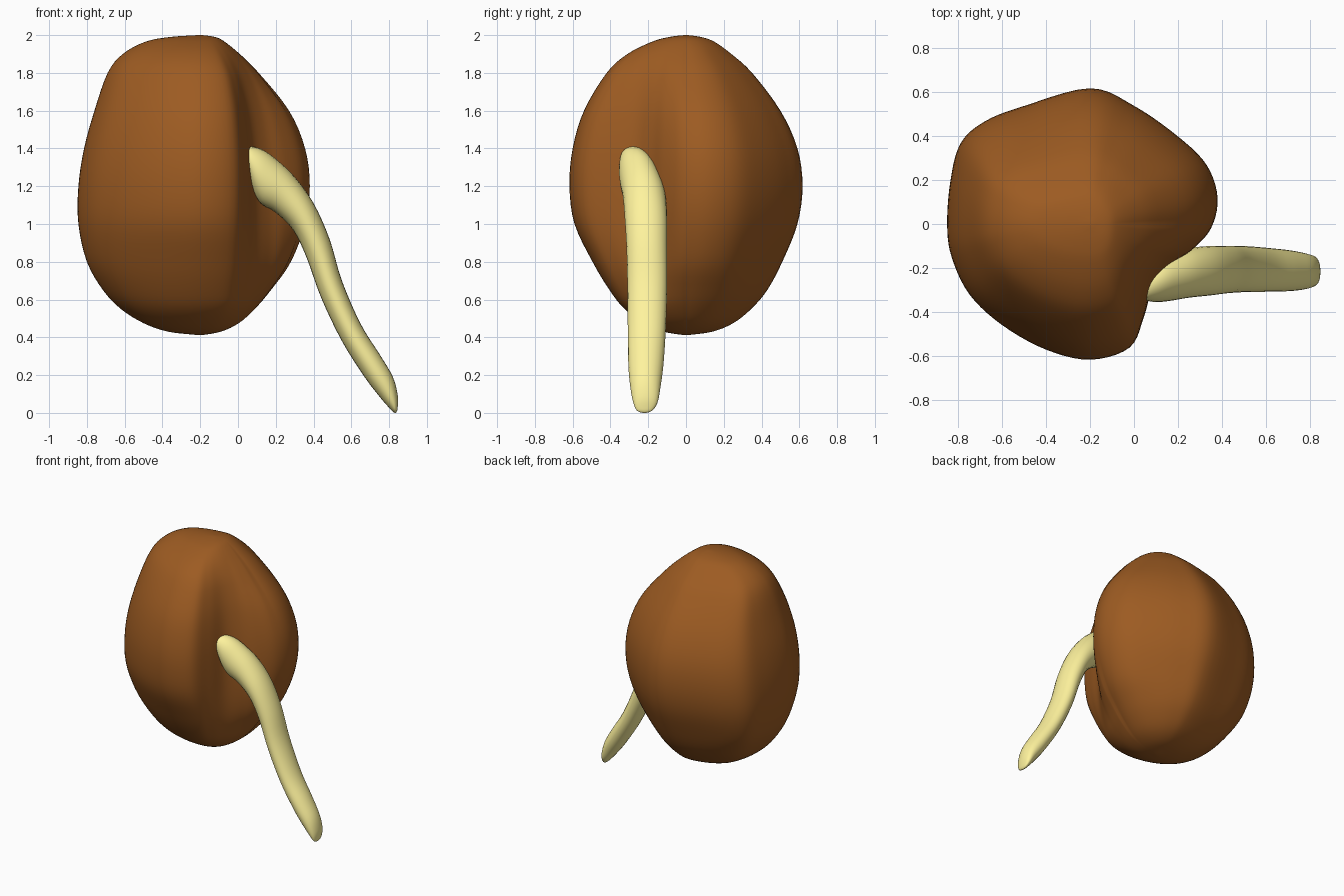
import bpy, bmesh, math

if "Cube" in bpy.data.objects:
    bpy.data.objects.remove(bpy.data.objects["Cube"])

def spline(pts, steps, closed=False):
    """Catmull-Rom resampling of tuples of any length."""
    n, out = len(pts), []
    get = (lambda i: pts[i % n]) if closed else (lambda i: pts[max(0, min(n - 1, i))])
    for i in range(n if closed else n - 1):
        quad = [get(i + k) for k in (-1, 0, 1, 2)]
        for s in range(steps):
            t = s / steps
            out.append(tuple(0.5 * (2*b + (c - a)*t + (2*a - 5*b + 4*c - d)*t*t
                       + (3*b - a - 3*c + d)*t**3) for a, b, c, d in zip(*quad)))
    if not closed:
        out.append(tuple(pts[-1]))
    return out

def loft(name, rings, color):
    """Skin a stack of closed rings and cap both ends."""
    bm = bmesh.new()
    loops = [[bm.verts.new(p) for p in r] for r in rings]
    n = len(loops[0])
    for a, b in zip(loops, loops[1:]):
        for i in range(n):
            bm.faces.new((a[i], a[(i + 1) % n], b[(i + 1) % n], b[i]))
    bm.faces.new(loops[0])
    bm.faces.new(loops[-1])
    bmesh.ops.remove_doubles(bm, verts=bm.verts, dist=1e-5)
    bmesh.ops.recalc_face_normals(bm, faces=bm.faces)
    for f in bm.faces:
        f.smooth = True
    me = bpy.data.meshes.new(name)
    bm.to_mesh(me)
    bm.free()
    mat = bpy.data.materials.new(name + "_colour")
    mat.diffuse_color = color
    mat.use_nodes = True
    mat.node_tree.nodes["Principled BSDF"].inputs["Base Color"].default_value = mat.diffuse_color
    me.materials.append(mat)
    ob = bpy.data.objects.new(name, me)
    bpy.context.collection.objects.link(ob)
    return ob

# Seed: plan outline with a groove at the front right
outline = spline([(-.2, .62), (0, .54), (.2, .40), (.33, .27), (.38, .12), (.35, -.02),
                  (.26, -.12), (.16, -.19), (.085, -.28), (.045, -.42), (-.02, -.56),
                  (-.2, -.615), (-.4, -.57), (-.6, -.46), (-.75, -.32), (-.83, -.15),
                  (-.85, 0), (-.835, .2), (-.79, .37), (-.68, .47), (-.5, .54)], 5, True)

# Seed: height, reach to left, right, front and back, corner and groove strength
levels = spline([(2.0, .01, .01, .01, .01, 0, 0), (1.99, .16, .08, .09, .08, 0, 0),
                 (1.965, .29, .13, .18, .15, .3, .1), (1.9, .41, .21, .31, .24, .7, .35),
                 (1.8, .49, .31, .42, .35, .9, .65), (1.6, .56, .47, .54, .50, 1, .9),
                 (1.4, .615, .555, .60, .59, 1, 1), (1.2, .645, .58, .617, .617, 1, 1),
                 (1.0, .645, .555, .59, .59, 1, .9), (.8, .60, .48, .495, .51, 1, .65),
                 (.65, .515, .375, .405, .43, .8, .4), (.55, .42, .29, .325, .345, .6, .2),
                 (.475, .30, .205, .22, .25, .4, .1), (.43, .17, .11, .12, .14, .1, 0),
                 (.412, .01, .01, .01, .01, 0, 0)], 4)
rings = []
for z, left, right, front, back, corner, groove in levels:
    ring = []
    mid = min(1.4 * right, (right + .58) / 2)
    for x, y in outline:
        u = (x + .2) / (.58 if x > -.2 else .65)
        v = y / (.62 if y > 0 else .615)
        r = math.hypot(u, v)
        w = groove if r < 1 and u > 0 and v < 0 else corner
        s = w + (1 - w) / r                    # fade to a plain oval at the poles
        u, v = u * s, v * s
        reach = left if u < 0 else right
        if u > 0 and v < 0:                    # keep the groove upright
            reach = right * u + mid * (1 - u)
        ring.append((-.2 + u * reach, v * (back if v > 0 else front), z))
    rings.append(ring)
loft("seed", rings, (.335, .105, .016, 1))

# Root: lower edge x z, upper edge x z, front and back y
edges = spline([(.044, 1.36, .046, 1.38, -.32, -.3), (.045, 1.3, .06, 1.41, -.345, -.22),
                (.075, 1.19, .125, 1.395, -.355, -.17), (.12, 1.11, .2, 1.345, -.35, -.135),
                (.2, 1.06, .3, 1.25, -.335, -.11), (.29, .97, .4, 1.11, -.325, -.1),
                (.36, .83, .485, .92, -.315, -.1), (.44, .61, .55, .7, -.31, -.1),
                (.55, .38, .65, .47, -.308, -.108), (.67, .19, .75, .31, -.305, -.12),
                (.75, .085, .82, .19, -.295, -.135), (.8, .027, .846, .09, -.28, -.15),
                (.825, .003, .845, .025, -.26, -.18), (.835, 0, .84, .005, -.225, -.215)], 4)
rings = []
for xa, za, xb, zb, ya, yb in edges:
    ring = []
    for k in range(24):
        a = math.tau * k / 24
        c = math.cos(a) / 2
        ring.append(((xa + xb)/2 + (xb - xa)*c, (ya + yb)/2 + (yb - ya)/2*math.sin(a),
                     (za + zb)/2 + (zb - za)*c))
    rings.append(ring)
loft("root", rings, (1, .9, .34, 1))
